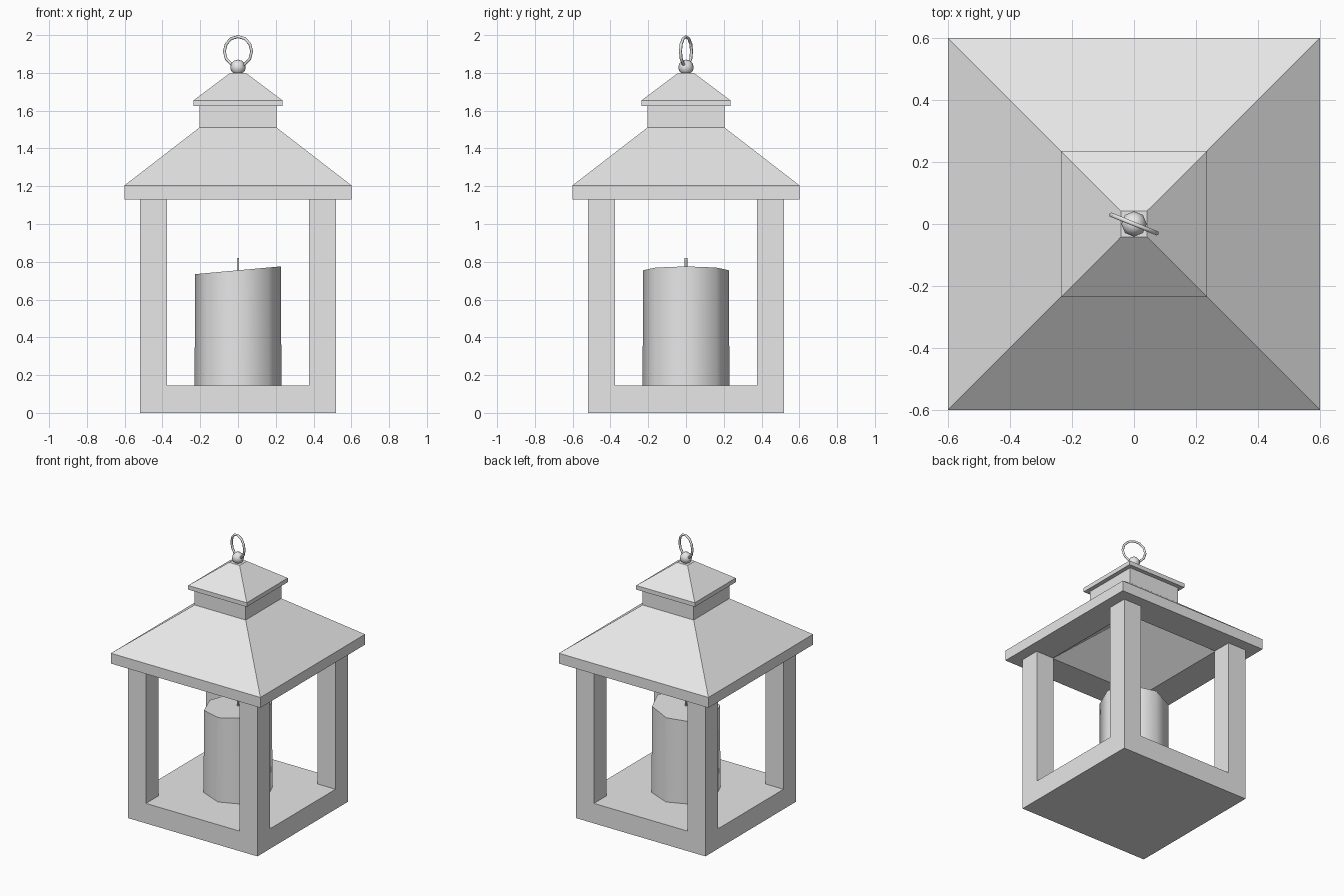
import bpy, bmesh, math
from mathutils import Matrix

if "Cube" in bpy.data.objects:
    bpy.data.objects.remove(bpy.data.objects["Cube"], do_unlink=True)

GREY = (0.8, 0.8, 0.8, 1.0)
grey = bpy.data.materials.new("light grey")
grey.use_nodes = True
grey.diffuse_color = GREY
grey.node_tree.nodes["Principled BSDF"].inputs["Base Color"].default_value = GREY


def finish(name, bm, smooth=None):
    bmesh.ops.recalc_face_normals(bm, faces=bm.faces[:])
    mesh = bpy.data.meshes.new(name)
    bm.to_mesh(mesh)
    bm.free()
    mesh.materials.append(grey)
    ob = bpy.data.objects.new(name, mesh)
    bpy.context.collection.objects.link(ob)
    if smooth:
        bpy.ops.object.select_all(action="DESELECT")
        ob.select_set(True)
        bpy.context.view_layer.objects.active = ob
        bpy.ops.object.shade_smooth_by_angle(angle=math.radians(smooth))
    return ob


def square_loft(name, profile, centre=(0, 0)):
    """Square rings given as (half width, height), joined and capped."""
    bm = bmesh.new()
    cx, cy = centre
    corners = [(-1, -1), (1, -1), (1, 1), (-1, 1)]
    rings = [[bm.verts.new((cx + sx * h, cy + sy * h, z)) for sx, sy in corners]
             for h, z in profile]
    for a, b in zip(rings, rings[1:]):
        for i in range(4):
            j = (i + 1) % 4
            bm.faces.new((a[i], a[j], b[j], b[i]))
    bm.faces.new(rings[0][::-1])
    bm.faces.new(rings[-1])
    return finish(name, bm)


# Base and corner posts
square_loft("base", [(0.52, 0), (0.52, 0.145)])
for sx, side in ((-1, "right"), (1, "left")):
    for sy, end in ((-1, "front"), (1, "back")):
        square_loft(f"{end}_{side}_post", [(0.0725, 0.145), (0.0725, 1.13)],
                    (sx * 0.4475, sy * 0.4475))

# Hollow main roof with its eave, then the raised cap
square_loft("roof", [(0.01, 1.43), (0.38, 1.13), (0.6, 1.13),
                     (0.6, 1.205), (0.205, 1.51)])
square_loft("roof_neck", [(0.205, 1.51), (0.205, 1.625)])
square_loft("roof_cap", [(0.235, 1.625), (0.235, 1.655), (0.042, 1.8)])

# Candle with a slanted top
bm = bmesh.new()
bmesh.ops.create_cone(bm, cap_ends=True, segments=8, radius1=0.23, radius2=0.227,
                      depth=0.61, matrix=Matrix.Translation((0, 0, 0.45)))
for v in bm.verts:
    if v.co.z > 0.5:
        v.co.z += 0.09 * v.co.x
finish("candle", bm, 50)

# Wick
bm = bmesh.new()
bmesh.ops.create_cone(bm, cap_ends=True, segments=6, radius1=0.007, radius2=0.007,
                      depth=0.08, matrix=Matrix.Translation((0, 0, 0.78)))
finish("wick", bm, 65)

# Finial ball
bm = bmesh.new()
bmesh.ops.create_uvsphere(bm, u_segments=8, v_segments=6, radius=0.041,
                          matrix=Matrix.Translation((0, 0, 1.829)))
finish("finial_ball", bm, 60)

# Hanging ring, turned a little about the vertical
bpy.ops.mesh.primitive_torus_add(major_segments=12, minor_segments=6,
                                 major_radius=0.078, minor_radius=0.008,
                                 location=(0, 0, 1.914),
                                 rotation=(math.pi / 2, 0, math.radians(-22)))
ring = bpy.context.object
ring.name = "hanging_ring"
ring.data.materials.append(grey)
bpy.ops.object.shade_smooth_by_angle(angle=math.radians(65))
